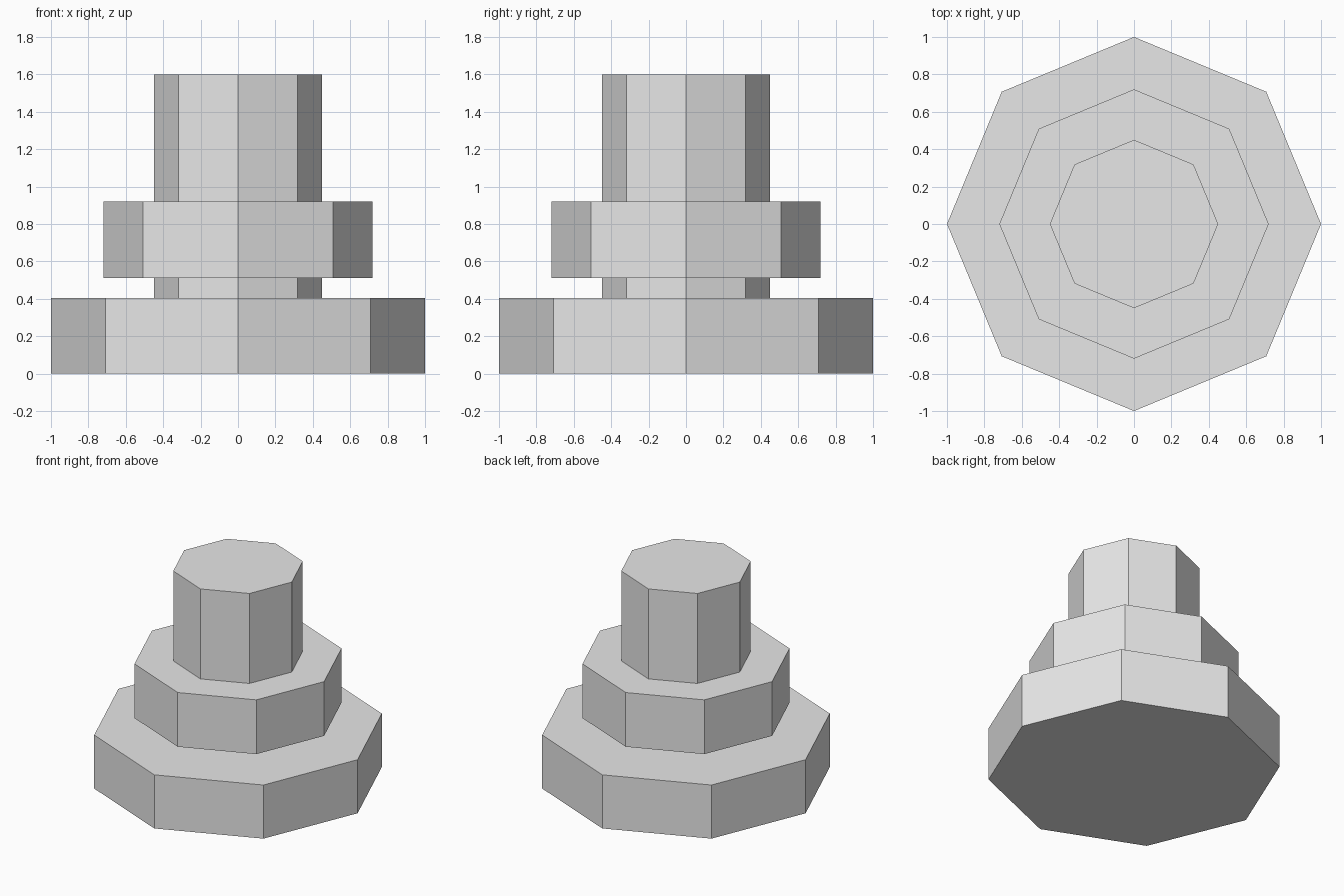
import bpy

# Remove the default cube
cube = bpy.data.objects.get("Cube")
if cube:
    bpy.data.objects.remove(cube, do_unlink=True)

# Single plain grey
grey = bpy.data.materials.new("plain_grey")
grey.use_nodes = True
colour = (0.8, 0.8, 0.8, 1.0)
grey.diffuse_color = colour
grey.node_tree.nodes["Principled BSDF"].inputs["Base Color"].default_value = colour


def octagon_prism(name, radius, bottom, top):
    """Flat-shaded eight-sided prism with corners on the x and y axes."""
    bpy.ops.mesh.primitive_cylinder_add(
        vertices=8, radius=radius, depth=top - bottom,
        location=(0, 0, (bottom + top) / 2))
    part = bpy.context.object
    part.name = part.data.name = name
    part.data.materials.append(grey)
    return part


# Wide foot, raised collar and the shaft running through it
octagon_prism("base", 1.0, 0.0, 0.405)
octagon_prism("collar", 0.72, 0.51, 0.92)
octagon_prism("shaft", 0.45, 0.405, 1.6)
